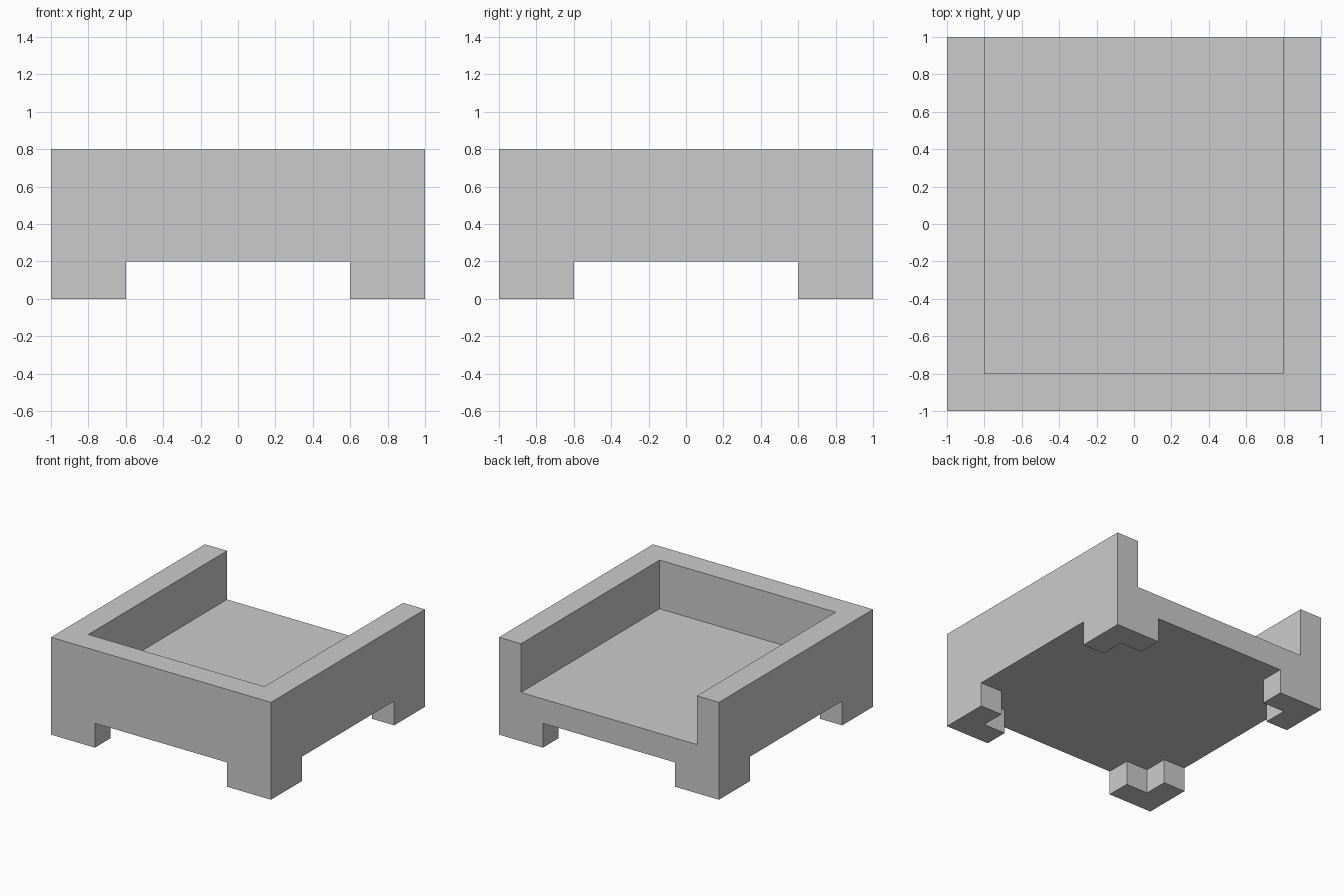
import bpy, bmesh

if "Cube" in bpy.data.objects:
    bpy.data.objects.remove(bpy.data.objects["Cube"])


def prism(name, outline, z0, z1):
    """Solid made by extruding a flat outline from z0 up to z1."""
    bm = bmesh.new()
    face = bm.faces.new([bm.verts.new((x, y, z0)) for x, y in outline])
    ext = bmesh.ops.extrude_face_region(bm, geom=[face])
    top = [g for g in ext["geom"] if isinstance(g, bmesh.types.BMVert)]
    bmesh.ops.translate(bm, vec=(0, 0, z1 - z0), verts=top)
    bmesh.ops.recalc_face_normals(bm, faces=bm.faces)
    mesh = bpy.data.meshes.new(name)
    bm.to_mesh(mesh)
    bm.free()
    obj = bpy.data.objects.new(name, mesh)
    bpy.context.collection.objects.link(obj)
    return obj


def rect(x0, x1, y0, y1):
    return [(x0, y0), (x1, y0), (x1, y1), (x0, y1)]


def cut(target, cutter):
    mod = target.modifiers.new(cutter.name, "BOOLEAN")
    mod.operation = "DIFFERENCE"
    mod.solver = "EXACT"
    mod.object = cutter
    bpy.context.view_layer.objects.active = target
    bpy.ops.object.modifier_apply(modifier=mod.name)
    bpy.data.objects.remove(cutter)


# Outer block
tray = prism("open_tray", rect(-1, 1, -1, 1), 0, 0.8)

# Tray recess, open at the back
cut(tray, prism("recess_cutter", rect(-0.8, 0.8, -0.8, 1.2), 0.4, 1.0))

# Underside hollow: leaves an L-shaped foot at each corner
outline = []
quarter = [(1.2, -0.6), (1.2, 0.6), (0.8, 0.6), (0.8, 0.8), (0.6, 0.8)]
for c, s in ((1, 0), (0, 1), (-1, 0), (0, -1)):
    outline += [(c * x - s * y, s * x + c * y) for x, y in quarter]
cut(tray, prism("underside_cutter", outline, -0.2, 0.2))
